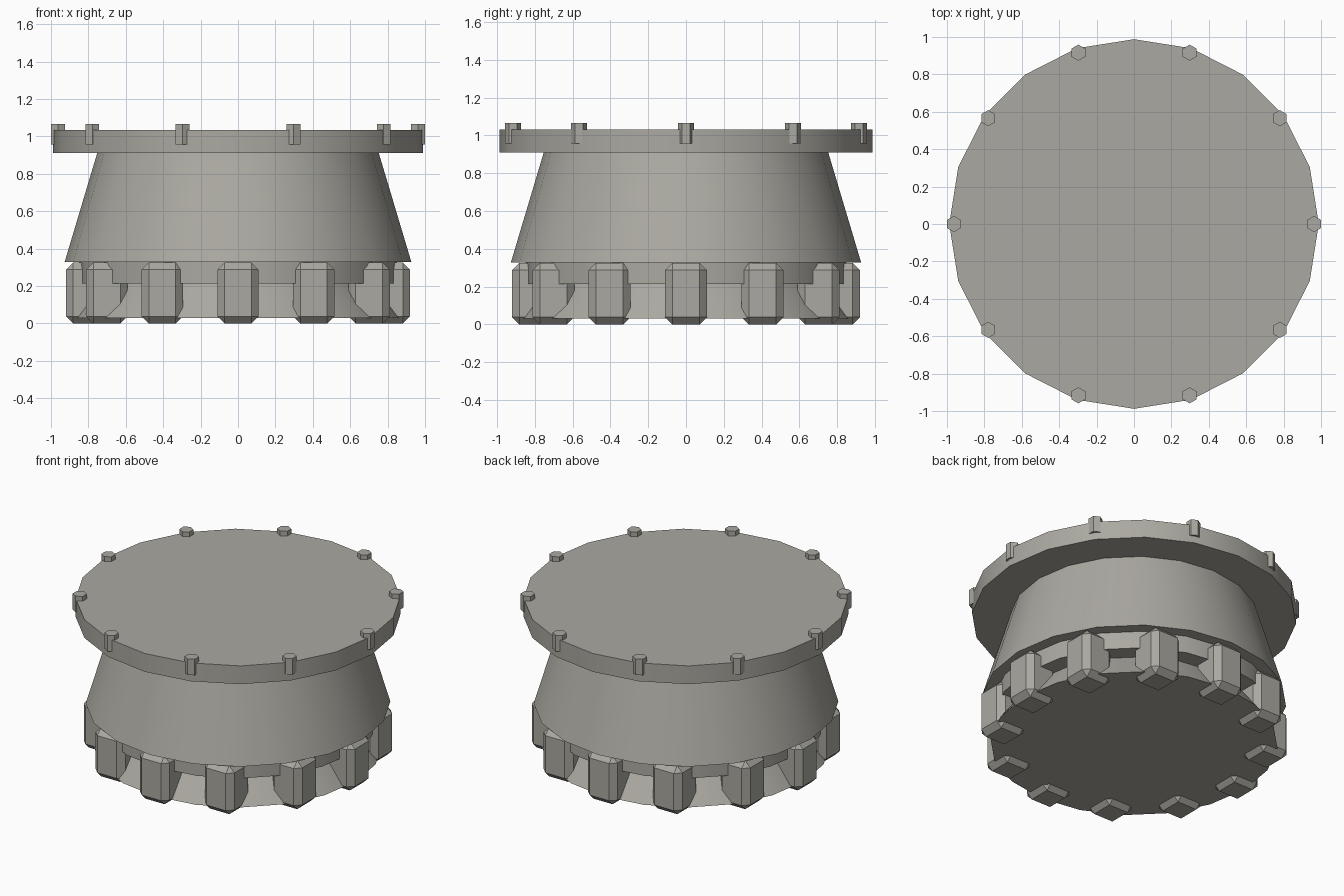
import bpy
import bmesh
import math
from mathutils import Matrix

if "Cube" in bpy.data.objects:
    bpy.data.objects.remove(bpy.data.objects["Cube"])

SIDES = 20

# Dark warm grey for every part
metal = bpy.data.materials.new("dark_metal")
metal.diffuse_color = (0.405, 0.395, 0.355, 1)
metal.use_nodes = True
metal.node_tree.nodes["Principled BSDF"].inputs["Base Color"].default_value = metal.diffuse_color


def new_object(name, bm):
    mesh = bpy.data.meshes.new(name)
    bm.to_mesh(mesh)
    bm.free()
    mesh.materials.append(metal)
    obj = bpy.data.objects.new(name, mesh)
    bpy.context.collection.objects.link(obj)
    return obj


def frustum(name, r_bottom, r_top, z0, z1, sides=SIDES, x=0, y=0):
    bm = bmesh.new()
    bmesh.ops.create_cone(bm, cap_ends=True, segments=sides, radius1=r_bottom,
                          radius2=r_top, depth=z1 - z0,
                          matrix=Matrix.Translation((x, y, (z0 + z1) / 2)))
    return new_object(name, bm)


def smooth(obj):
    bpy.ops.object.select_all(action='DESELECT')
    obj.select_set(True)
    bpy.context.view_layer.objects.active = obj
    bpy.ops.object.shade_smooth_by_angle(angle=math.radians(30))


# Round body: flared base, recessed collar, tapered drum and lid
smooth(frustum("base_plate", 0.875, 0.725, 0.03, 0.23))
smooth(frustum("collar", 0.85, 0.85, 0.213, 0.34))
smooth(frustum("tapered_drum", 0.927, 0.75, 0.328, 0.92))
smooth(frustum("lid", 0.988, 0.988, 0.91, 1.033))

# Hexagonal lid bolts, all facing the same way
for i in range(10):
    a = math.radians(36 * i)
    frustum(f"lid_bolt_{i + 1}", 0.043, 0.043, 0.957, 1.065, 6,
            0.963 * math.cos(a), 0.963 * math.sin(a))

# Chamfered foot blocks, all square to the axes
for i in range(12):
    a = math.radians(30 * i)
    bm = bmesh.new()
    place = Matrix.Translation((0.81 * math.cos(a), 0.81 * math.sin(a), 0.1625))
    bmesh.ops.create_cube(bm, size=1, matrix=place @ Matrix.Diagonal((0.22, 0.22, 0.325, 1)))
    bmesh.ops.bevel(bm, geom=bm.edges[:], offset=0.038, offset_type='OFFSET',
                    segments=1, profile=0.5, affect='EDGES')
    new_object(f"foot_block_{i + 1}", bm)
